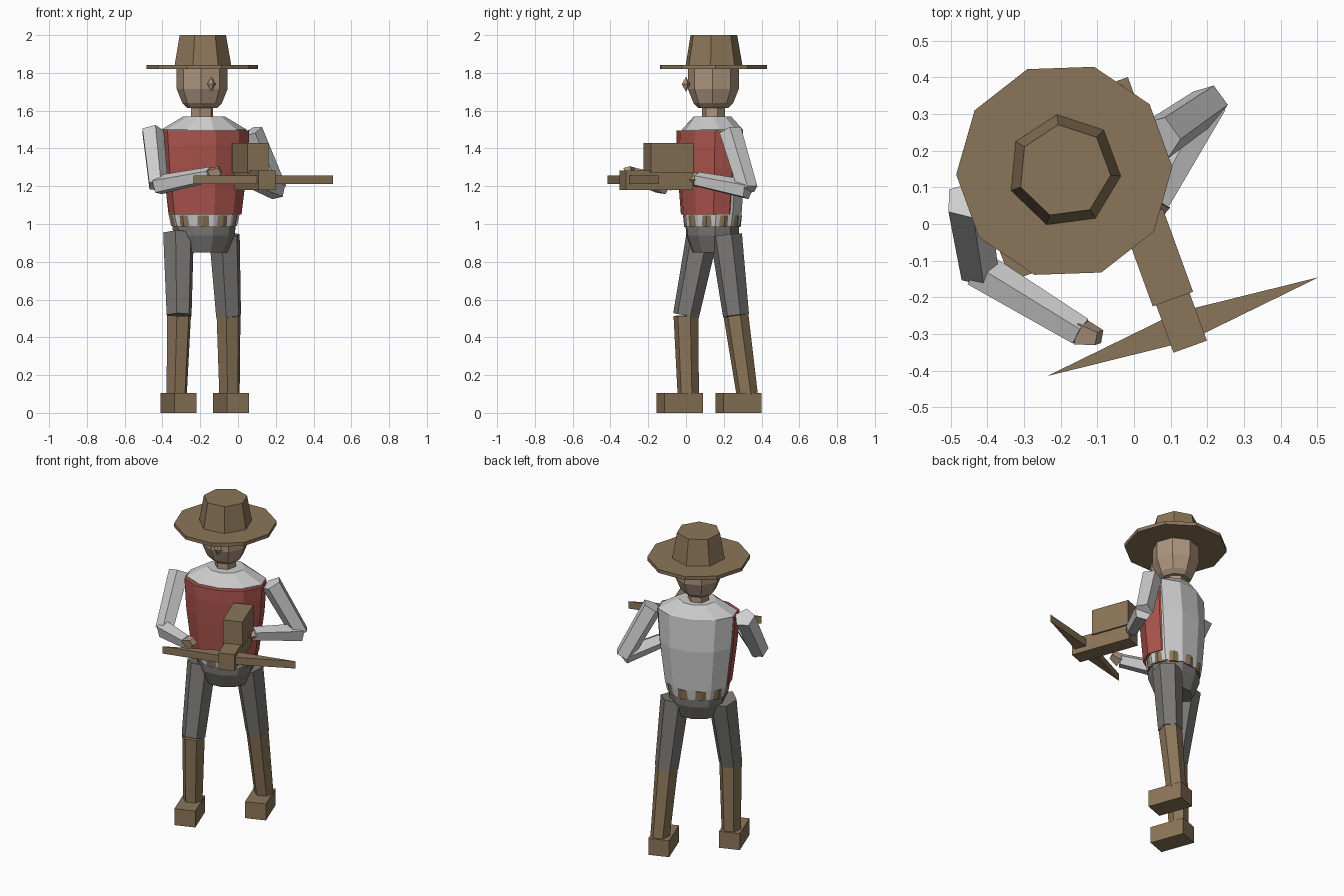
import bpy, bmesh, math
from mathutils import Vector, Matrix

if "Cube" in bpy.data.objects:
    bpy.data.objects.remove(bpy.data.objects["Cube"])

TURN = math.radians(20)                 # the figure faces slightly to its left
RIGHT = Vector((math.cos(TURN), math.sin(TURN), 0))
FWD = Vector((math.sin(TURN), -math.cos(TURN), 0))
UP = Vector((0, 0, 1))
BODY = Vector((-0.18, 0.14, 0))         # body axis
HEAD = Vector((-0.19, 0.145, 0))


def material(name, rgb):
    m = bpy.data.materials.new(name)
    m.diffuse_color = (*rgb, 1)
    m.use_nodes = True
    m.node_tree.nodes["Principled BSDF"].inputs["Base Color"].default_value = m.diffuse_color
    return m


BROWN = material("brown", (0.26, 0.18, 0.10))
SKIN = material("skin", (0.42, 0.30, 0.21))
WHITE = material("shirt white", (0.62, 0.62, 0.62))
RED = material("vest red", (0.42, 0.09, 0.075))
GREY = material("trouser grey", (0.19, 0.185, 0.175))


def finish(name, bm, mat):
    bmesh.ops.recalc_face_normals(bm, faces=bm.faces)
    me = bpy.data.meshes.new(name)
    bm.to_mesh(me)
    bm.free()
    me.materials.append(mat)
    ob = bpy.data.objects.new(name, me)
    bpy.context.collection.objects.link(ob)
    return ob


def loft(name, rings, sides, mat, phase=0.0):
    """Closed skin over elliptical rings: (centre, u axis, v axis), axes carry radii."""
    bm = bmesh.new()
    loops = []
    for c, u, v in rings:
        angs = [phase + math.tau * i / sides for i in range(sides)]
        loops.append([bm.verts.new(c + u * math.cos(a) + v * math.sin(a)) for a in angs])
    for lo, hi in zip(loops, loops[1:]):
        for i in range(sides):
            j = (i + 1) % sides
            bm.faces.new((lo[i], lo[j], hi[j], hi[i]))
    bm.faces.new(loops[0])
    bm.faces.new(loops[-1])
    return finish(name, bm, mat)


def upright(name, centre, profile, sides, mat, phase=0.0, shift=0.0):
    """Profile entries: height, half width, half depth."""
    rings = [(centre + UP * z + FWD * shift, RIGHT * a, -FWD * b) for z, a, b in profile]
    return loft(name, rings, sides, mat, phase)


def limb(name, p, q, r1, r2, sides, mat, phase=0.0):
    p, q = Vector(p), Vector(q)
    w = (q - p).normalized()
    side = RIGHT if abs(w.dot(RIGHT)) < 0.8 else UP
    u = (side - w * side.dot(w)).normalized()
    v = w.cross(u)
    return loft(name, [(p, u * r1, v * r1), (q, u * r2, v * r2)], sides, mat, phase)


def box(name, centre, width, length, height, mat):
    bm = bmesh.new()
    bmesh.ops.create_cube(bm, size=1)
    bm.transform(Matrix.Translation(centre) @ Matrix.Rotation(TURN, 4, 'Z')
                 @ Matrix.Diagonal((width, length, height, 1)))
    return finish(name, bm, mat)


# Hat
brim = [(HEAD + UP * z, Vector((0.295, 0, 0)), Vector((0, 0.295, 0))) for z in (1.82, 1.842)]
loft("hat_brim", brim, 10, BROWN, math.radians(2))
crown = [(HEAD + UP * z, Vector((r, 0, 0)), Vector((0, r, 0)))
         for z, r in ((1.84, 0.155), (2.0, 0.127))]
loft("hat_crown", crown, 7, BROWN, math.radians(97.5))

# Head, neck and nose
upright("head", HEAD, [(1.615, 0.08, 0.08), (1.64, 0.105, 0.105), (1.715, 0.135, 0.135),
                       (1.825, 0.135, 0.135)], 8, SKIN, math.pi / 8)
upright("neck", HEAD, [(1.54, 0.062, 0.062), (1.63, 0.062, 0.062)], 6, SKIN)
nose = Vector((-0.14, 0.0, 0))
upright("nose", nose, [(1.702, 0.001, 0.001), (1.74, 0.024, 0.024), (1.778, 0.001, 0.001)], 4, SKIN)

# Shirt, with the vest pushed forward so the back stays white
upright("shirt", BODY, [(0.99, 0.178, 0.145), (1.05, 0.192, 0.152), (1.30, 0.222, 0.165),
                        (1.50, 0.235, 0.15), (1.57, 0.11, 0.10)], 10, WHITE, math.pi / 10)
upright("vest", BODY, [(1.05, 0.198, 0.145), (1.30, 0.230, 0.162), (1.42, 0.238, 0.166),
                       (1.495, 0.242, 0.163)], 10, RED, math.pi / 10, 0.018)

# Belt showing through the shirt hem, and the hips
upright("belt", BODY, [(0.985, 0.178, 0.146), (1.045, 0.19, 0.152)], 10, BROWN)
upright("hips", BODY, [(0.85, 0.125, 0.105), (0.94, 0.165, 0.14), (0.995, 0.172, 0.142)],
        10, GREY, math.pi / 10)

# Legs: hip, knee, ankle, foot centre
legs = {
    "right": ((-0.315, 0.088, 0.95), (-0.312, 0.0, 0.515), (-0.325, 0.012, 0.09), (-0.315, -0.033, 0.052)),
    "left": ((-0.072, 0.212, 0.94), (-0.05, 0.265, 0.515), (-0.045, 0.325, 0.09), (-0.038, 0.278, 0.052)),
}
for side, (hip, knee, ankle, foot) in legs.items():
    limb(side + "_thigh", hip, knee, 0.086, 0.07, 6, GREY)
    limb(side + "_boot_shaft", knee, ankle, 0.067, 0.057, 6, BROWN)
    box(side + "_boot", Vector(foot), 0.124, 0.216, 0.104, BROWN)

# Arms: shoulder, elbow, wrist, fingertip
arms = {
    "right": ((-0.455, 0.065, 1.49), (-0.425, -0.125, 1.205), (-0.145, -0.295, 1.262), (-0.095, -0.31, 1.285)),
    "left": ((0.07, 0.235, 1.49), (0.205, 0.328, 1.18), (0.06, 0.06, 1.235), (0.045, 0.02, 1.235)),
}
for side, (shoulder, elbow, wrist, tip) in arms.items():
    limb(side + "_upper_arm", shoulder, elbow, 0.062, 0.055, 5, WHITE, math.pi / 10)
    limb(side + "_forearm", elbow, wrist, 0.054, 0.042, 5, WHITE, math.pi / 10)
    limb(side + "_hand", wrist, tip, 0.042, 0.026, 4, SKIN)

# Crossbow: rear block, stock and bow
grip = Vector((0.065, -0.092, 0))
box("crossbow_block", grip + UP * 1.35, 0.117, 0.24, 0.16, BROWN)
box("crossbow_stock", grip + FWD * 0.069 + UP * 1.232, 0.097, 0.378, 0.104, BROWN)
bow_mid = grip + FWD * 0.20
bm = bmesh.new()
layers = []
for z in (1.212, 1.258):
    pts = (RIGHT * 0.394, -FWD * 0.042, RIGHT * -0.394, FWD * 0.042)
    layers.append([bm.verts.new(bow_mid + UP * z + p) for p in pts])
for i in range(4):
    j = (i + 1) % 4
    bm.faces.new((layers[0][i], layers[0][j], layers[1][j], layers[1][i]))
for layer in layers:
    bm.faces.new(layer)
finish("crossbow_bow", bm, BROWN)
